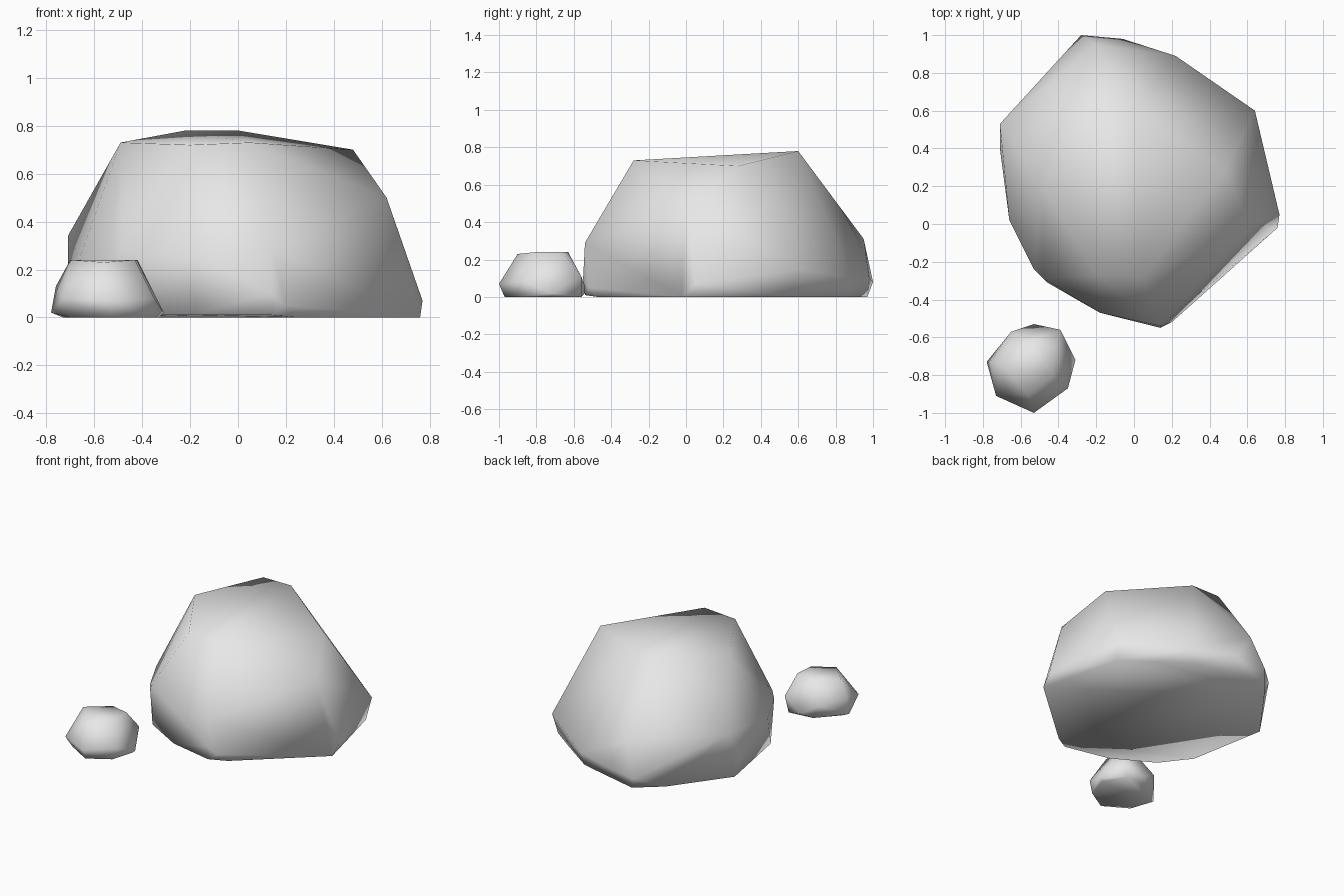
import bpy
import bmesh

# Remove the default object
default_cube = bpy.data.objects.get("Cube")
if default_cube:
    bpy.data.objects.remove(default_cube, do_unlink=True)


def make_material(name, value):
    material = bpy.data.materials.new(name)
    colour = (value, value, value, 1)
    material.diffuse_color = colour
    material.use_nodes = True
    shader = material.node_tree.nodes["Principled BSDF"]
    shader.inputs["Base Color"].default_value = colour
    return material


def make_rock(name, corners, material):
    """Wrap a few chiselled corners in a closed, smooth-shaded hull."""
    bm = bmesh.new()
    for corner in corners:
        bm.verts.new(corner)
    hull = bmesh.ops.convex_hull(bm, input=bm.verts[:])
    unused = hull["geom_interior"] + hull["geom_unused"]
    loose = {item for item in unused if isinstance(item, bmesh.types.BMVert)}
    bmesh.ops.delete(bm, geom=list(loose), context="VERTS")
    bmesh.ops.recalc_face_normals(bm, faces=bm.faces[:])
    for face in bm.faces:
        face.smooth = True

    mesh = bpy.data.meshes.new(name)
    bm.to_mesh(mesh)
    bm.free()
    mesh.materials.append(material)
    rock = bpy.data.objects.new(name, mesh)
    bpy.context.collection.objects.link(rock)
    return rock


stone_grey = make_material("stone_grey", 0.8)

# Boulder: footing, bulging sides and a tilted flat crown
boulder_footing = [
    (.25, -.47, 0), (.76, -.02, 0), (.62, .56, 0), (.4, .72, 0),
    (.2, .86, 0), (-.25, .97, 0), (-.42, .83, 0), (-.7, .45, 0),
    (-.6, -.1, 0), (-.46, -.31, .01), (-.18, -.47, .01), (.14, -.54, .01),
]
boulder_sides = [
    (.14, -.55, .1), (.14, -.54, .29), (.2, -.52, .05), (.77, .05, .07),
    (.62, 0, .5), (.64, .6, .15), (.22, .89, .1), (-.06, .98, .1),
    (-.28, 1, .08), (-.2, .95, .31), (-.71, .53, .34), (-.71, .4, .15),
    (-.66, .02, .25), (-.53, -.24, .25), (-.48, -.29, .28), (-.18, -.47, .25),
]
boulder_crown = [
    (.05, -.28, .73), (-.2, -.27, .72), (-.49, .21, .73),
    (-.22, .6, .78), (0, .6, .78), (.48, .28, .7),
]
make_rock("boulder", boulder_footing + boulder_sides + boulder_crown, stone_grey)

# Small stone in front of the boulder
stone_footing = [
    (-.53, -.97, 0), (-.7, -.87, 0), (-.73, -.72, 0), (-.6, -.58, 0),
    (-.42, -.56, 0), (-.33, -.72, 0), (-.38, -.88, 0),
]
stone_sides = [
    (-.53, -1, .07), (-.73, -.91, .08), (-.76, -.73, .13), (-.78, -.73, .02),
    (-.65, -.57, .1), (-.53, -.53, .03), (-.39, -.56, .11),
    (-.31, -.72, .02), (-.35, -.87, .08),
]
stone_crown = [
    (-.7, -.75, .24), (-.56, -.9, .23), (-.43, -.8, .24),
    (-.42, -.66, .24), (-.55, -.63, .24),
]
make_rock("small_stone", stone_footing + stone_sides + stone_crown, stone_grey)
